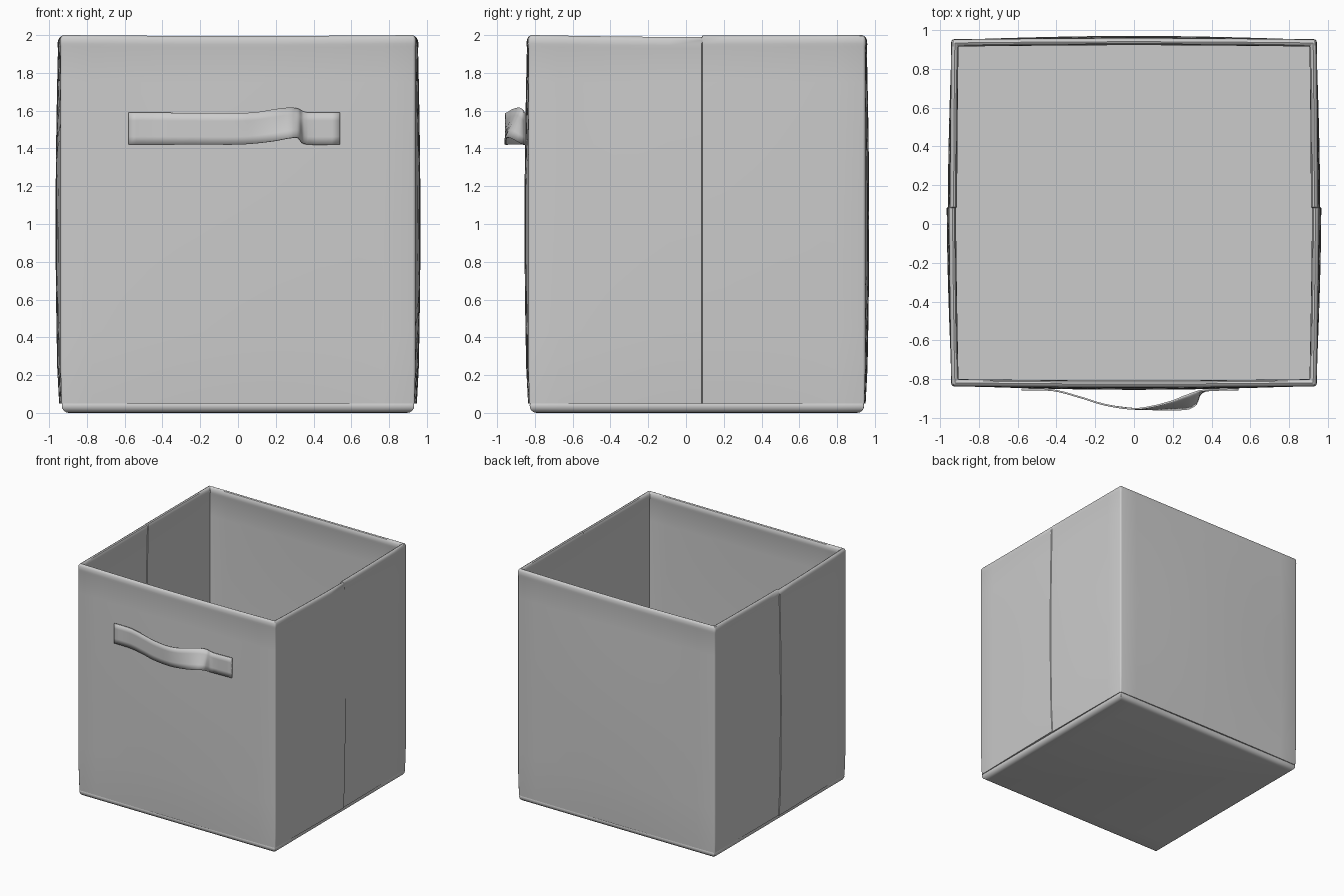
import bpy
import bmesh
from math import sin, cos, pi
from mathutils import Vector

cube = bpy.data.objects.get("Cube")
if cube:
    bpy.data.objects.remove(cube, do_unlink=True)

# Single fabric colour
fabric = bpy.data.materials.new("grey_fabric")
fabric.use_nodes = True
GREY = (0.6, 0.6, 0.6, 1)
fabric.diffuse_color = GREY
fabric.node_tree.nodes["Principled BSDF"].inputs["Base Color"].default_value = GREY

HALF_X, FRONT, BACK = 0.94, -0.835, 0.95
SEAM = 0.085
STEPS = 12


def finish(bm, name, angle=35):
    bmesh.ops.recalc_face_normals(bm, faces=bm.faces)
    mesh = bpy.data.meshes.new(name)
    bm.to_mesh(mesh)
    bm.free()
    mesh.materials.append(fabric)
    obj = bpy.data.objects.new(name, mesh)
    bpy.context.collection.objects.link(obj)
    bpy.ops.object.select_all(action="DESELECT")
    obj.select_set(True)
    bpy.context.view_layer.objects.active = obj
    bpy.ops.object.shade_smooth_by_angle(angle=angle * pi / 180)
    return obj


def ring(inset, z, soft):
    """Rounded rectangle; soft walls bow out, sag at the rim and step at the seam."""
    hx, y0, y1 = HALF_X - inset, FRONT + inset, BACK - inset
    r = max(0.014 - inset, 0.004)
    corners = [(hx - r, y0 + r, -pi / 2), (hx - r, y1 - r, 0),
               (-hx + r, y1 - r, pi / 2), (-hx + r, y0 + r, pi)]
    points = []
    for i, (cx, cy, start) in enumerate(corners):
        for k in range(4):
            a = start + k * pi / 6
            points.append(Vector((cx + r * cos(a), cy + r * sin(a), z)))
        # Straight run towards the next corner
        nx, ny, na = corners[(i + 1) % 4]
        a = Vector((points[-1].x, points[-1].y, z))
        b = Vector((nx + r * cos(na), ny + r * sin(na), z))
        side = i in (0, 2)
        stops = [(k / STEPS, 0) for k in range(1, STEPS)]
        if side:
            t = (SEAM - a.y) / (b.y - a.y)
            order = (1, -1) if i == 0 else (-1, 1)
            stops = [s for s in stops if abs(s[0] - t) > 0.03]
            stops = sorted(stops + [(t - 0.001, order[0]), (t + 0.001, order[1])])
        normal = Vector((b.y - a.y, a.x - b.x, 0)).normalized()
        for t, _ in stops:
            p = a.lerp(b, t)
            if soft:
                bulge = 0.006 + 0.014 * sin(pi * min(z / 2, 1))
                p += normal * bulge * sin(pi * t)
                if side and p.y < SEAM:
                    p += normal * 0.006 * (p.y - FRONT) / (SEAM - FRONT)
                if z > 1.9:
                    dip = (0.01 if p.y < SEAM else 0.003) if side else 0.005
                    p.z -= dip * sin(pi * t)
            points.append(p)
    return points


def sweep(name, profile, soft=False, closed=False):
    bm = bmesh.new()
    rings = [[bm.verts.new(p) for p in ring(d, z, soft)] for d, z in profile]
    pairs = list(zip(rings, rings[1:]))
    if closed:
        pairs.append((rings[-1], rings[0]))
    else:
        bm.faces.new(rings[0])
        bm.faces.new(rings[-1])
    for lower, upper in pairs:
        n = len(lower)
        for i in range(n):
            j = (i + 1) % n
            bm.faces.new((lower[i], lower[j], upper[j], upper[i]))
    return finish(bm, name)


# Fabric walls with a rolled hem at the rim
heights = [0.05 + 1.89 * k / 10 for k in range(11)]
outer = [(0.006 if z < 0.1 else 0, z) for z in heights]
hem = [(-0.003, 1.955), (-0.001, 1.982), (0.006, 1.995), (0.016, 2.0),
       (0.026, 1.995), (0.033, 1.982), (0.035, 1.955)]
inner = [(0.031, z) for z in reversed(heights)]
sweep("fabric_walls", outer + hem + inner, soft=True, closed=True)

# Stiff base panel with rounded lower edge
sweep("base_panel", [(0.045, 0), (0.03, 0.003), (0.017, 0.012), (0.009, 0.025),
                     (0.007, 0.042), (0.012, 0.052)])


# Strap handle: each row is x, y of top edge, y of bottom edge, z top, z bottom
strap = [(-0.58, -0.853, -0.853, 1.59, 1.42), (-0.42, -0.857, -0.857, 1.59, 1.42),
         (-0.3, -0.887, -0.887, 1.588, 1.42), (-0.15, -0.932, -0.932, 1.587, 1.42),
         (0.0, -0.953, -0.953, 1.587, 1.42), (0.1, -0.94, -0.956, 1.592, 1.427),
         (0.2, -0.913, -0.957, 1.608, 1.44), (0.28, -0.882, -0.953, 1.615, 1.455),
         (0.32, -0.867, -0.93, 1.608, 1.455), (0.34, -0.861, -0.88, 1.597, 1.43),
         (0.37, -0.857, -0.859, 1.59, 1.42), (0.54, -0.853, -0.853, 1.59, 1.42)]


def smooth_row(i, t):
    """Catmull-Rom blend between strap rows."""
    rows = [strap[max(0, min(len(strap) - 1, i + k))] for k in (-1, 0, 1, 2)]
    return [q + 0.5 * t * (r - p + t * (2 * p - 5 * q + 4 * r - s + t * (3 * (q - r) + s - p)))
            if n else q + (r - q) * t
            for n, (p, q, r, s) in enumerate(zip(*rows))]


bm = bmesh.new()
columns = []
samples = [smooth_row(i, k / 4) for i in range(len(strap) - 1) for k in range(4)]
for x, yt, yb, zt, zb in samples + [strap[-1]]:
    columns.append([bm.verts.new((x, yb + (yt - yb) * v, zb + (zt - zb) * v))
                    for v in (0, 0.25, 0.5, 0.75, 1)])
for c, d in zip(columns, columns[1:]):
    for k in range(4):
        bm.faces.new((c[k], d[k], d[k + 1], c[k + 1]))
handle = finish(bm, "strap_handle")
solid = handle.modifiers.new("Thickness", "SOLIDIFY")
solid.thickness = 0.009
solid.offset = 0
